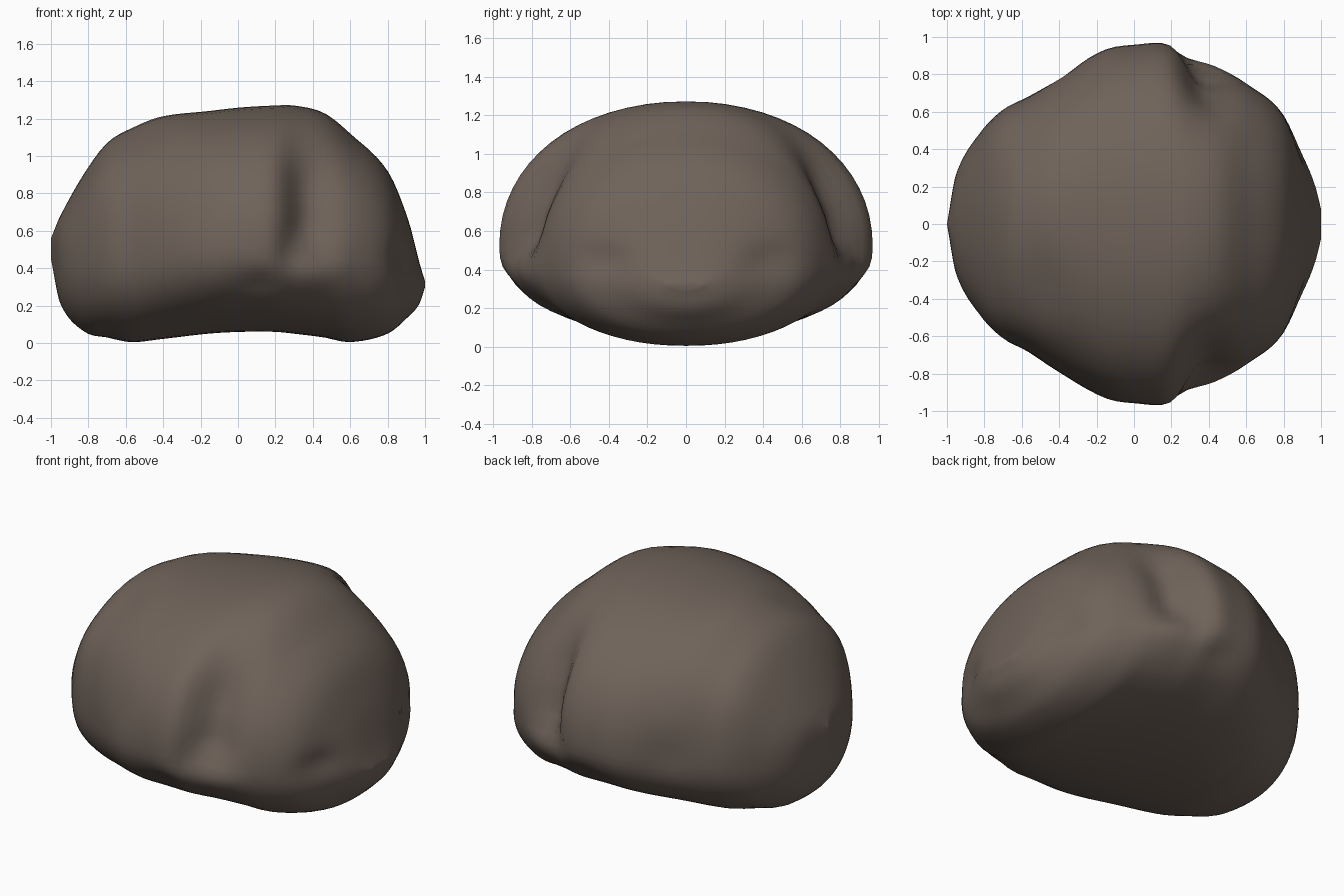
import bpy
import bmesh
import math
from mathutils import Vector

default_cube = bpy.data.objects.get("Cube")
if default_cube:
    bpy.data.objects.remove(default_cube, do_unlink=True)

# Cross-sections along x: position, half width, underside, crown, height of widest belt
SECTIONS = [
    (-1, 0, .45, .56, .5),
    (-.95, .27, .21, .68, .47),
    (-.82, .49, .06, .91, .46),
    (-.7, .61, .03, 1.07, .46),
    (-.57, .68, .005, 1.15, .46),
    (-.42, .78, .02, 1.21, .48),
    (-.16, .93, .05, 1.24, .5),
    (.02, .96, .06, 1.26, .51),
    (.2, .965, .06, 1.27, .51),
    (.3, .9, .05, 1.27, .48),
    (.46, .82, .03, 1.23, .45),
    (.6, .75, .005, 1.12, .44),
    (.8, .59, .05, .92, .43),
    (.91, .36, .14, .66, .39),
    (.97, .2, .21, .43, .34),
    (1, .08, .3, .33, .32),
]
FULLNESS = .93  # below one makes the sections slightly squarer than an ellipse

# Dents found on both the front and the back: centre, reach per axis, depth (negative swells)
PAIRED_DENTS = [
    ((.4, .72, .78), (.14, .3, .28), .1),      # groove beside the big lobe
    ((.38, .78, .58), (.12, .2, .1), .05),     # hollow above the foot
    ((.26, .86, .48), (.07, .2, .09), .03),    # crease under the lobe, upper end
    ((.12, .84, .32), (.1, .2, .06), .025),    # crease under the lobe, lower end
    ((.42, .8, .39), (.14, .2, .1), -.03),     # foot swelling
    ((.86, .42, .45), (.12, .16, .08), .025),  # end hollow above the foot
    ((-.62, .5, .82), (.25, .2, .22), -.025),  # shoulder swelling
]
# Dents on one side only
SINGLE_DENTS = [
    ((-.48, -.32, 1.13), (.13, .22, .16), .025),  # shoulder step
    ((-.4, .75, .5), (.12, .2, .12), .02),        # shallow rear hollow
    ((-.18, -.85, .7), (.1, .2, .14), .015),      # shallow front hollow
]
DENTS = SINGLE_DENTS + [
    ((x, y * side, z), reach, depth)
    for (x, y, z), reach, depth in PAIRED_DENTS for side in (-1, 1)
]
CORE = Vector((0, 0, .55))


def slope(index, column):
    """Rate of change of one section value, from its neighbours."""
    before = SECTIONS[max(index - 1, 0)]
    after = SECTIONS[min(index + 1, len(SECTIONS) - 1)]
    return (after[column] - before[column]) / (after[0] - before[0])


def section_at(x):
    """Smooth cubic blend of the two neighbouring cross-sections."""
    i = next(k for k in range(len(SECTIONS) - 1)
             if x <= SECTIONS[k + 1][0] or k == len(SECTIONS) - 2)
    low, high = SECTIONS[i], SECTIONS[i + 1]
    span = high[0] - low[0]
    t = min(max((x - low[0]) / span, 0), 1)
    ease = t * t * (3 - 2 * t)
    return [
        low[c] + (high[c] - low[c]) * ease
        + span * t * (1 - t) * ((1 - t) * slope(i, c) - t * slope(i + 1, c))
        for c in range(1, 5)
    ]


def full(value):
    return math.copysign(abs(value) ** FULLNESS, value)


def boulder_point(unit):
    """Map a point of the unit sphere onto the boulder."""
    half_width, underside, crown, belt = section_at(unit.z)
    angle = math.atan2(unit.y, unit.x)
    rise = full(math.sin(angle))
    reach = crown - belt if rise > 0 else belt - underside
    point = Vector((unit.z, half_width * full(math.cos(angle)), belt + rise * reach))
    inward = (CORE - point).normalized()
    push = 0
    for centre, radii, depth in DENTS:
        distance = sum(((p - c) / r) ** 2 for p, c, r in zip(point, centre, radii))
        push += depth * math.exp(-distance)
    return point + inward * push


# Stone colour
stone = bpy.data.materials.new("brown_grey_stone")
stone.use_nodes = True
colour = (.16, .125, .102, 1)
stone.diffuse_color = colour
shader = next(n for n in stone.node_tree.nodes if n.type == "BSDF_PRINCIPLED")
shader.inputs["Base Color"].default_value = colour
shader.inputs["Roughness"].default_value = .9

# Boulder body
bm = bmesh.new()
bmesh.ops.create_uvsphere(bm, u_segments=64, v_segments=64, radius=1)
for vert in bm.verts:
    vert.co = boulder_point(vert.co.copy())
bmesh.ops.recalc_face_normals(bm, faces=bm.faces)
mesh = bpy.data.meshes.new("boulder")
bm.to_mesh(mesh)
bm.free()
mesh.materials.append(stone)
boulder = bpy.data.objects.new("boulder", mesh)
bpy.context.collection.objects.link(boulder)

# Smooth shading with sharp creases kept
bpy.ops.object.select_all(action="DESELECT")
boulder.select_set(True)
bpy.context.view_layer.objects.active = boulder
bpy.ops.object.shade_smooth_by_angle(angle=math.radians(50))
